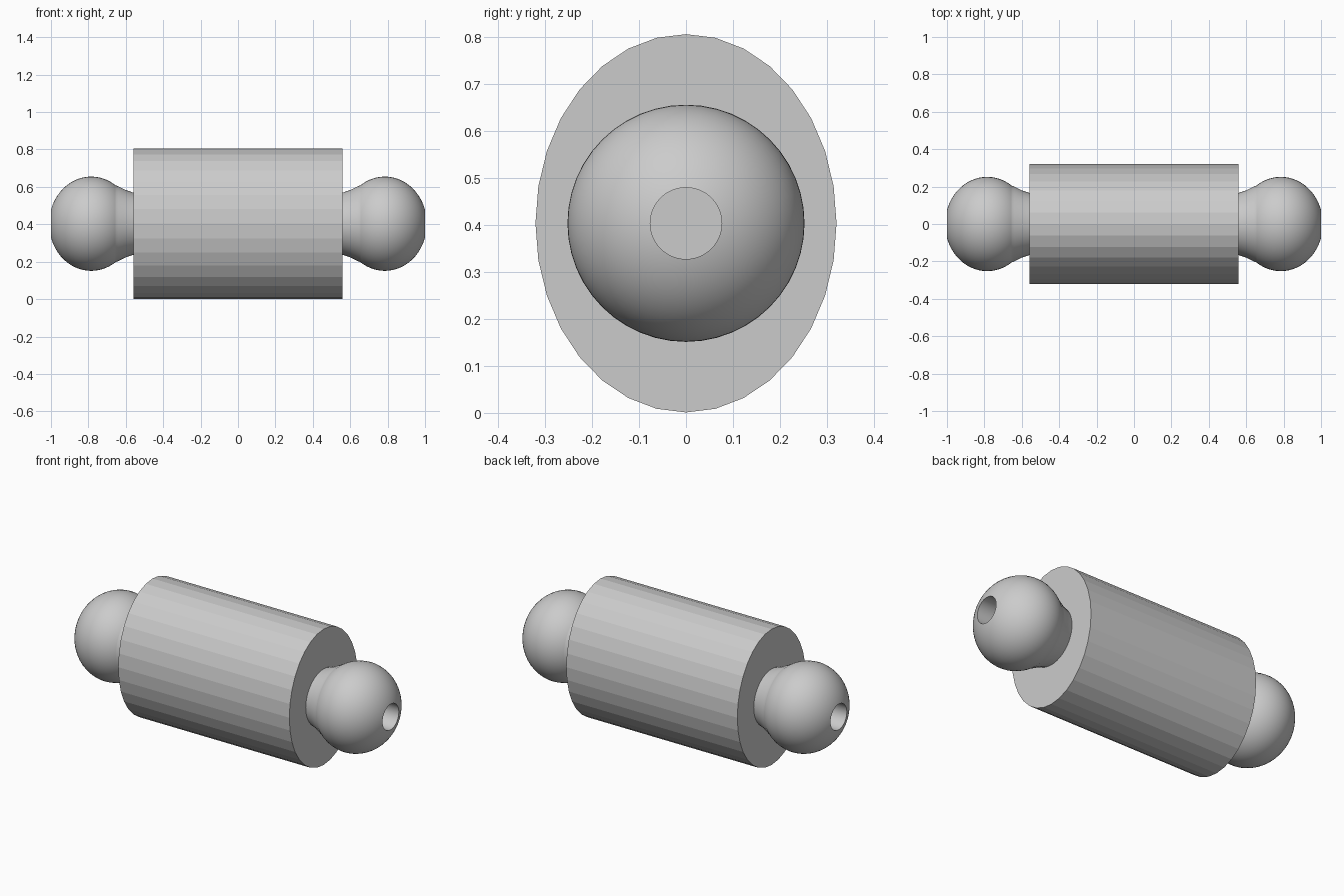
import bpy
import bmesh
from math import sin, cos, pi, radians, sqrt
from mathutils import Matrix

default_cube = bpy.data.objects.get("Cube")
if default_cube:
    bpy.data.objects.remove(default_cube, do_unlink=True)

AXIS_Z = 0.403
BODY_HALF = 0.56
BALL_X, BALL_LENGTH, BALL_RADIUS = 0.785, 0.225, 0.252
HOLE_RADIUS = 0.076

grey = bpy.data.materials.new("plain_grey")
grey.use_nodes = True
colour = (0.6, 0.6, 0.6, 1)
grey.diffuse_color = colour
grey.node_tree.nodes["Principled BSDF"].inputs["Base Color"].default_value = colour


def add_object(name, bm):
    bmesh.ops.recalc_face_normals(bm, faces=bm.faces)
    mesh = bpy.data.meshes.new(name)
    bm.to_mesh(mesh)
    bm.free()
    mesh.materials.append(grey)
    obj = bpy.data.objects.new(name, mesh)
    obj.location.z = AXIS_Z
    bpy.context.collection.objects.link(obj)
    return obj


# Oval faceted body lying along x
bm = bmesh.new()
bmesh.ops.create_cone(bm, cap_ends=True, segments=32, radius1=1, radius2=1,
                      depth=2 * BODY_HALF)
bmesh.ops.rotate(bm, verts=bm.verts, matrix=Matrix.Rotation(pi / 2, 3, "Y"))
bmesh.ops.scale(bm, verts=bm.verts, vec=(1, 0.32, 0.402))
add_object("body", bm)


def ball_profile():
    """Flared neck, flattened ball, then the blind hole back along the axis."""
    points = [(BODY_HALF - 0.01, 0.163), (0.60, 0.18), (0.64, 0.2)]
    start = -0.58
    end = sqrt(1 - (HOLE_RADIUS / BALL_RADIUS) ** 2)
    steps = 24
    for i in range(steps + 1):
        t = start + (end - start) * (1 - cos(pi * i / steps)) / 2
        points.append((BALL_X + BALL_LENGTH * t, BALL_RADIUS * sqrt(1 - t * t)))
    points.append((BODY_HALF + 0.005, HOLE_RADIUS))
    return points


def ball_end(name, side):
    bm = bmesh.new()
    segments = 48
    rings = []
    for x, r in ball_profile():
        rings.append([bm.verts.new((side * x, r * cos(2 * pi * k / segments),
                                    r * sin(2 * pi * k / segments)))
                      for k in range(segments)])
    for a, b in zip(rings, rings[1:]):
        for k in range(segments):
            n = (k + 1) % segments
            bm.faces.new((a[k], a[n], b[n], b[k]))
    bm.faces.new(rings[0])
    bm.faces.new(rings[-1])
    obj = add_object(name, bm)
    bpy.ops.object.select_all(action="DESELECT")
    obj.select_set(True)
    bpy.context.view_layer.objects.active = obj
    bpy.ops.object.shade_smooth_by_angle(angle=radians(35))


# Matching ball ends
ball_end("left_ball_end", 1)
ball_end("right_ball_end", -1)
